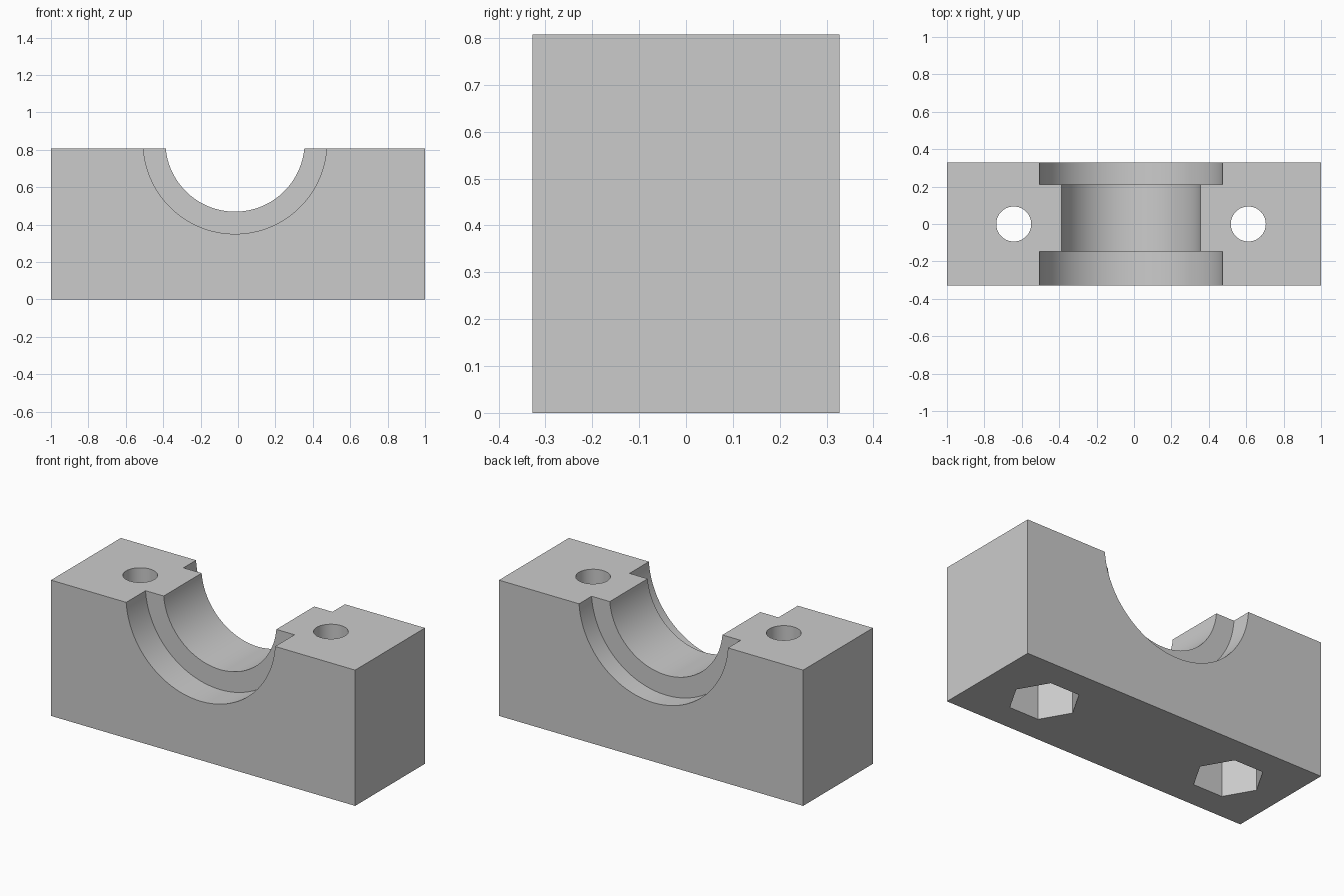
import bpy
import math

if "Cube" in bpy.data.objects:
    bpy.data.objects.remove(bpy.data.objects["Cube"], do_unlink=True)

WIDTH, DEPTH, HEIGHT = 2.0, 0.656, 0.807
CENTRE_X = -0.016        # bore and bolts sit slightly off centre
BORE_Z = 0.841           # bore axis lies just above the top face
BOLT_SPACING = 0.627
NUT_DEPTH = 0.35

grey = bpy.data.materials.new("light grey")
grey.use_nodes = True
grey.diffuse_color = (0.6, 0.6, 0.6, 1)
grey.node_tree.nodes["Principled BSDF"].inputs["Base Color"].default_value = (0.6, 0.6, 0.6, 1)

# Solid block
bpy.ops.mesh.primitive_cube_add(size=1, location=(0, 0, HEIGHT / 2))
block = bpy.context.object
block.name = "clamp_block"
block.scale = (WIDTH, DEPTH, HEIGHT)
bpy.ops.object.transform_apply(location=True, rotation=True, scale=True)
block.data.materials.append(grey)


def cut(name, sides, radius, start, end, axis, x, other):
    """Subtract a prism running from start to end along y or z."""
    middle = (start + end) / 2
    along_y = axis == "y"
    bpy.ops.mesh.primitive_cylinder_add(
        vertices=sides, radius=radius, depth=end - start,
        location=(x, middle, other) if along_y else (x, other, middle),
        rotation=(math.pi / 2, 0, 0) if along_y else (0, 0, math.pi / 6 if sides == 6 else 0))
    cutter = bpy.context.object
    cutter.name = name
    cutter.hide_render = True
    cutter.data.materials.append(grey)
    bpy.ops.object.select_all(action="DESELECT")
    block.select_set(True)
    bpy.context.view_layer.objects.active = block
    mod = block.modifiers.new(name, "BOOLEAN")
    mod.operation = "DIFFERENCE"
    mod.solver = "EXACT"
    mod.object = cutter
    bpy.ops.object.modifier_apply(modifier=mod.name)
    bpy.data.objects.remove(cutter, do_unlink=True)


# Stepped half bore: wide at both ends, narrow collar between
cut("collar_bore", 128, 0.372, -0.5, 0.5, "y", CENTRE_X, BORE_Z)
cut("front_recess", 128, 0.491, -0.5, -0.146, "y", CENTRE_X, BORE_Z)
cut("back_recess", 128, 0.491, 0.21, 0.5, "y", CENTRE_X, BORE_Z)

# Bolt holes with hexagonal nut pockets underneath
for side in (-1, 1):
    x = CENTRE_X + side * BOLT_SPACING
    cut("bolt_hole", 64, 0.0935, -0.1, 1.0, "z", x, 0)
    cut("nut_pocket", 6, 0.192, -0.1, NUT_DEPTH, "z", x, 0)

bpy.ops.object.shade_smooth_by_angle(angle=math.radians(30))
